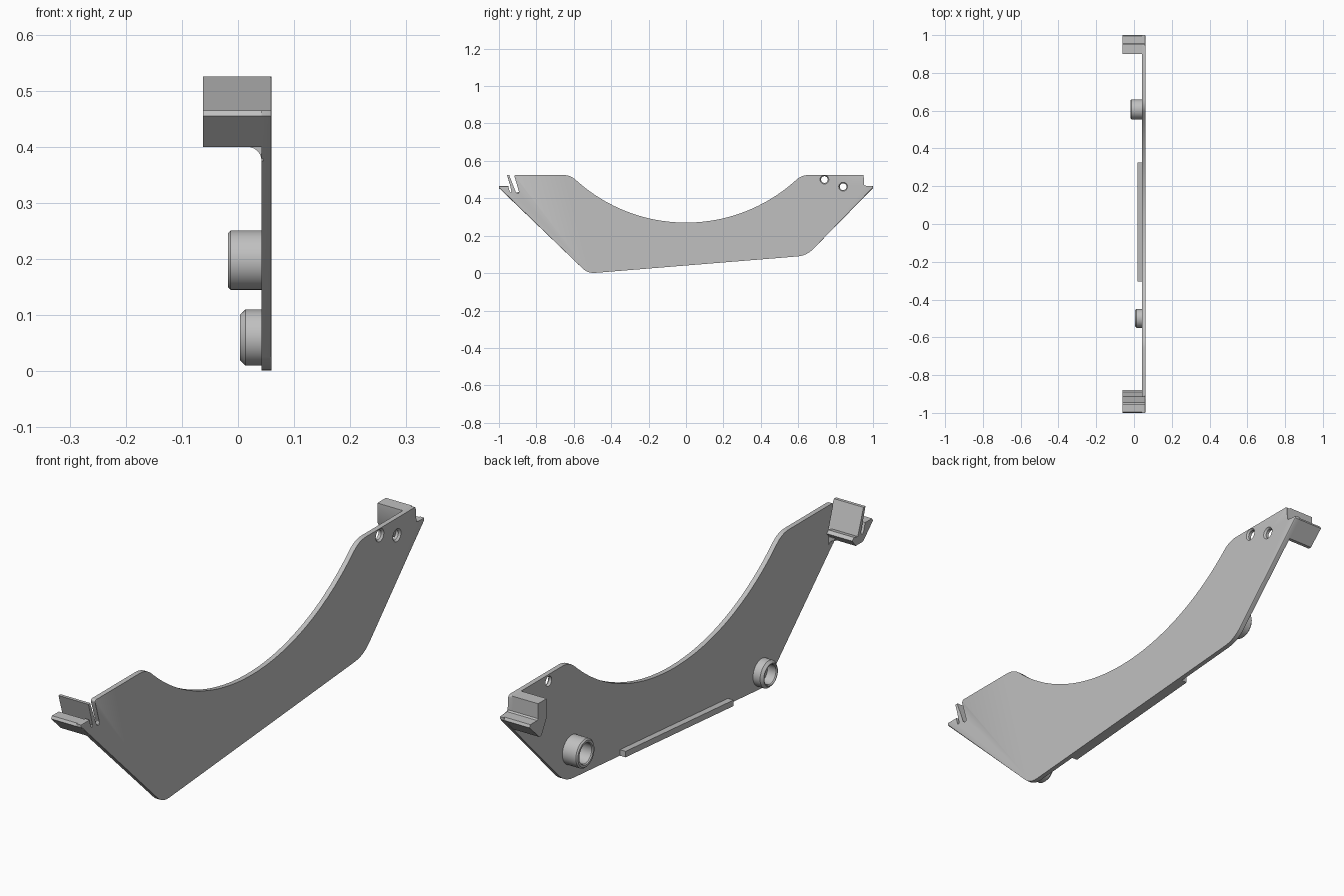
import bpy
import bmesh
from math import sqrt, cos, sin, pi
from mathutils import Vector

cube = bpy.data.objects.get("Cube")
if cube:
    bpy.data.objects.remove(cube, do_unlink=True)

grey = bpy.data.materials.new("plain grey")
grey.use_nodes = True
colour = (0.53, 0.53, 0.53, 1)
grey.diffuse_color = colour
grey.node_tree.nodes["Principled BSDF"].inputs["Base Color"].default_value = colour

INNER, OUTER, REACH = 0.042, 0.06, -0.062   # plate faces and bracket end in x


def finish(bm, name):
    bmesh.ops.remove_doubles(bm, verts=bm.verts, dist=0.00001)
    bmesh.ops.recalc_face_normals(bm, faces=bm.faces)
    mesh = bpy.data.meshes.new(name)
    bm.to_mesh(mesh)
    bm.free()
    mesh.materials.append(grey)
    obj = bpy.data.objects.new(name, mesh)
    bpy.context.collection.objects.link(obj)
    return obj


def prism(name, outline, place, start, end, bevel=0):
    """Extrude an outline from start to end; place maps (u, v, depth) to xyz."""
    bm = bmesh.new()
    low = [bm.verts.new(place(u, v, start)) for u, v in outline]
    high = [bm.verts.new(place(u, v, end)) for u, v in outline]
    bm.faces.new(low)
    cap = bm.faces.new(high)
    for i in range(len(low)):
        j = (i + 1) % len(low)
        bm.faces.new((low[i], low[j], high[j], high[i]))
    if bevel:
        bmesh.ops.bevel(bm, geom=list(cap.edges), offset=bevel, segments=2,
                        profile=0.5, affect='EDGES', clamp_overlap=True)
    return finish(bm, name)


def across(u, v, d):
    return (d, u, v)


def along(u, v, d):
    return (u, d, v)


def lathe(name, profile, y, z, sides=40):
    """Turn a closed (radius, x) profile about an axis parallel to x."""
    bm = bmesh.new()
    rings = []
    for k in range(sides):
        a = 2 * pi * k / sides
        rings.append([bm.verts.new((x, y + r * cos(a), z + r * sin(a))) for r, x in profile])
    for k in range(sides):
        a, b = rings[k], rings[(k + 1) % sides]
        for i in range(len(profile)):
            j = (i + 1) % len(profile)
            bm.faces.new((a[i], a[j], b[j], b[i]))
    bmesh.ops.remove_doubles(bm, verts=bm.verts, dist=0.00001)
    bmesh.ops.dissolve_degenerate(bm, edges=bm.edges, dist=0.00001)
    return finish(bm, name)


def rounded(corners):
    """Replace each (u, v, cut) corner with a small curve."""
    out = []
    for i, (u, v, cut) in enumerate(corners):
        p = Vector((u, v))
        if not cut:
            out.append((u, v))
            continue
        a = p + (Vector(corners[i - 1][:2]) - p).normalized() * cut
        b = p + (Vector(corners[(i + 1) % len(corners)][:2]) - p).normalized() * cut
        for k in range(7):
            t = k / 6
            out.append(tuple(a * (1 - t) ** 2 + p * 2 * t * (1 - t) + b * t * t))
    return out


# Plate outline: underside, rear hook, curved cutout, front clip slot
R = 0.875
arc = [(y, 0.27 + R - sqrt(R * R - y * y), 0)
       for y in (0.57 - 1.14 * k / 36 for k in range(37))]
corners = [(-1, 0.455, 0), (-0.525, -0.002, 0.04), (0.645, 0.093, 0.05),
           (1, 0.455, 0), (1, 0.465, 0), (0.955, 0.465, 0), (0.95, 0.47, 0),
           (0.95, 0.525, 0.008), (0.62, 0.525, 0.04)]
corners += arc
corners += [(-0.62, 0.525, 0.04), (-0.92, 0.525, 0.012), (-0.89, 0.435, 0),
            (-0.893, 0.424, 0), (-0.903, 0.422, 0), (-0.912, 0.43, 0),
            (-0.945, 0.525, 0), (-0.957, 0.525, 0), (-0.93, 0.437, 0),
            (-0.936, 0.426, 0), (-0.945, 0.435, 0), (-0.95, 0.465, 0), (-1, 0.465, 0)]
plate = prism("side_plate", rounded(corners), across, INNER, OUTER, 0.003)

# Two countersunk holes
for y, z in ((0.74, 0.5), (0.84, 0.462)):
    cutter = lathe("hole_cutter", [(0, 0.03), (0.018, 0.03), (0.018, 0.053),
                                   (0.024, 0.0605), (0.024, 0.07), (0, 0.07)], y, z, 32)
    cutter.hide_render = True
    mod = plate.modifiers.new("hole", 'BOOLEAN')
    mod.operation = 'DIFFERENCE'
    mod.solver = 'EXACT'
    mod.object = cutter
    bpy.context.view_layer.objects.active = plate
    bpy.ops.object.modifier_apply(modifier=mod.name)
    bpy.data.objects.remove(cutter, do_unlink=True)

# End brackets reaching inward from the plate
front = [(-1, 0.455), (-0.943, 0.4), (-0.9, 0.4), (-0.88, 0.425), (-0.89, 0.435),
         (-0.912, 0.43), (-0.945, 0.525), (-0.957, 0.525), (-0.93, 0.437),
         (-0.936, 0.426), (-0.945, 0.435), (-0.955, 0.465), (-0.995, 0.465)]
rear = [(1, 0.455), (0.943, 0.4), (0.93, 0.4), (0.9, 0.455), (0.9, 0.525),
        (0.95, 0.525), (0.95, 0.47), (0.955, 0.465), (0.995, 0.465)]
parts = [plate,
         prism("front_clip", front, across, REACH, INNER + 0.002),
         prism("rear_hook", rear, across, REACH, INNER + 0.002)]

# Curved fillet under the front clip
fillet = [(0.045, 0.41), (0.017, 0.41)]
fillet += [(0.017 + 0.025 * sin(a), 0.375 + 0.025 * cos(a))
           for a in (pi / 2 * k / 6 for k in range(7))]
fillet.append((0.045, 0.375))
parts.append(prism("clip_fillet", fillet, along, -0.92, -0.89))

# Hollow round bosses on the inner face
for name, y, z, r, tip, edge in (("front_boss", -0.5, 0.06, 0.05, 0.004, 0.009),
                                 ("rear_boss", 0.607, 0.198, 0.053, -0.018, 0.005)):
    bore = r * 0.7
    parts.append(lathe(name, [(r, INNER + 0.002), (r, tip + edge), (r - edge, tip),
                              (bore + 0.003, tip), (bore, tip + 0.004),
                              (bore, INNER + 0.002)], y, z))


# Rib along the underside
def base(y):
    return -0.002 + (y + 0.525) * 0.0812


rib = [(-0.305, base(-0.305)), (0.325, base(0.325)),
       (0.325, base(0.325) + 0.022), (-0.305, base(-0.305) + 0.022)]
parts.append(prism("lower_rib", rib, across, 0.019, INNER + 0.001))

# Smooth curved surfaces, keep edges crisp
bpy.ops.object.select_all(action='DESELECT')
for obj in parts:
    obj.select_set(True)
bpy.context.view_layer.objects.active = plate
bpy.ops.object.shade_smooth_by_angle(angle=0.5)
